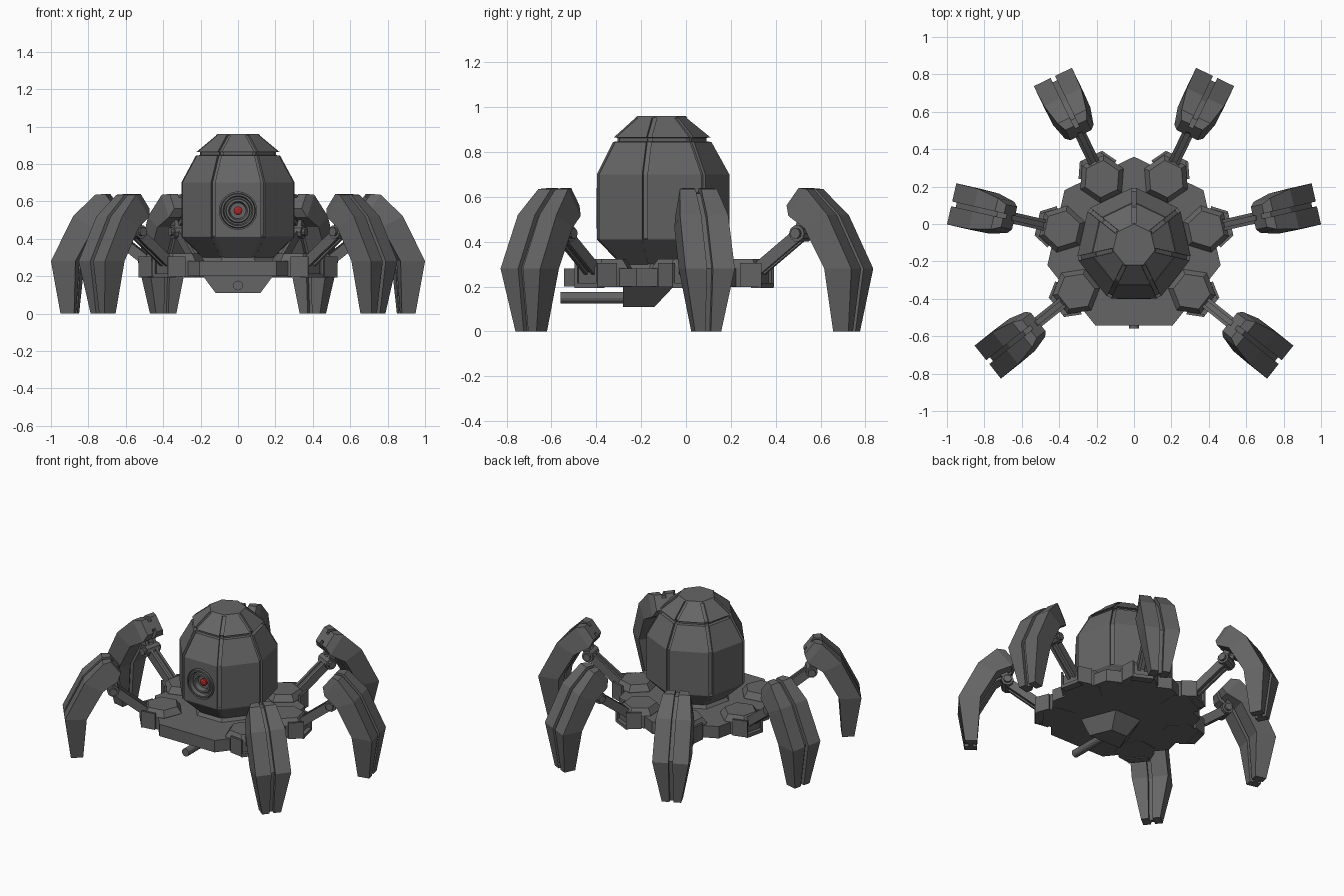
import bpy, bmesh, math
from mathutils import Vector, Matrix

if "Cube" in bpy.data.objects:
    bpy.data.objects.remove(bpy.data.objects["Cube"])

CENTRE = Vector((0, -0.115, 0))   # everything radiates from here in sevenths
STEP = math.tau / 7
dark = bpy.data.materials.new("dark_metal")
dark.diffuse_color = (0.13, 0.13, 0.13, 1)
dark.use_nodes = True
dark.node_tree.nodes["Principled BSDF"].inputs["Base Color"].default_value = dark.diffuse_color
red = bpy.data.materials.new("red_lens")
red.diffuse_color = (0.4, 0.02, 0.02, 1)
red.use_nodes = True
red.node_tree.nodes["Principled BSDF"].inputs["Base Color"].default_value = red.diffuse_color


def make(name, bm, matrix=None, mat=dark):
    bmesh.ops.recalc_face_normals(bm, faces=bm.faces)
    me = bpy.data.meshes.new(name)
    bm.to_mesh(me)
    bm.free()
    me.materials.append(mat)
    ob = bpy.data.objects.new(name, me)
    bpy.context.collection.objects.link(ob)
    if matrix:
        ob.matrix_world = matrix
    return ob


def loft(bm, rings):
    """Skin a list of equal-length point rings and cap both ends."""
    vs = [[bm.verts.new(p) for p in r] for r in rings]
    n = len(vs[0])
    for a, b in zip(vs, vs[1:]):
        for i in range(n):
            j = (i + 1) % n
            bm.faces.new((a[i], a[j], b[j], b[i]))
    bm.faces.new(vs[0])
    bm.faces.new(vs[-1])


def ngon(n, r, z, cx=0, start=math.pi / 2):
    return [Vector((cx + r * math.cos(start + math.tau * k / n),
                    r * math.sin(start + math.tau * k / n), z)) for k in range(n)]


def grooved(r, z, depth, gap=0.013):
    """Heptagon ring with a notch at each corner."""
    pts, c = ngon(7, r, 0), []
    for k, v in enumerate(pts):
        a = v + (pts[k - 1] - v).normalized() * gap
        b = v + (pts[(k + 1) % 7] - v).normalized() * gap
        s = 1 - depth / r
        c += [a, a * s, b * s, b]
    return [Vector((p.x, p.y, z)) for p in c]


def circle_y(r, y, z, n=32):
    return [(r * math.cos(math.tau * k / n), y, z + r * math.sin(math.tau * k / n)) for k in range(n)]


def box(bm, centre, size, rot=None):
    m = Matrix.Translation(centre) @ (rot or Matrix()) @ Matrix.Diagonal((*size, 1))
    bmesh.ops.create_cube(bm, size=1, matrix=m)


at_centre = Matrix.Translation(CENTRE)

# Head shell: panelled heptagon with a seam below the cap
bm = bmesh.new()
loft(bm, [grooved(r, z, d) for r, z, d in (
    (0.175, 0.28, 0.001), (0.313, 0.41, 0.001), (0.314, 0.415, 0.018), (0.314, 0.70, 0.018),
    (0.234, 0.845, 0.018), (0.212, 0.847, 0.012), (0.212, 0.863, 0.012),
    (0.230, 0.865, 0.018), (0.118, 0.956, 0.018))])
head = make("head_shell", bm, at_centre)

# Head top plate and neck
bm = bmesh.new()
loft(bm, [ngon(7, 0.122, 0.952), ngon(7, 0.115, 0.96)])
make("head_top_plate", bm, at_centre)
bm = bmesh.new()
loft(bm, [ngon(7, 0.22, 0.27), ngon(7, 0.19, 0.305)])
make("neck", bm, at_centre)

# Eye recess cutter
bm = bmesh.new()
loft(bm, [circle_y(0.1, -0.45, 0.55), circle_y(0.1, -0.335, 0.55)])
cutter = make("eye_cutter", bm)
cutter.hide_render = True
cutter.hide_viewport = True
mod = head.modifiers.new("eye_hole", 'BOOLEAN')
mod.operation = 'DIFFERENCE'
mod.object = cutter

# Eye rings and red lens
bm = bmesh.new()
loft(bm, [circle_y(r, y, 0.55) for r, y in (
    (0.101, -0.33), (0.101, -0.375), (0.094, -0.375), (0.09, -0.4), (0.08, -0.4), (0.074, -0.372),
    (0.066, -0.372), (0.062, -0.39), (0.05, -0.39), (0.042, -0.36), (0.02, -0.36))])
make("eye_rings", bm)
bm = bmesh.new()
loft(bm, [circle_y(0.023, -0.355, 0.55), circle_y(0.023, -0.372, 0.55), circle_y(0.012, -0.378, 0.55)])
make("eye_lens", bm, None, red)

# Base plate
bm = bmesh.new()
loft(bm, [ngon(7, 0.475, 0.2), ngon(7, 0.475, 0.28)])
make("base_plate", bm, at_centre)

# Belly pod and barrel
bm = bmesh.new()
loft(bm, [[(-a, -0.28, z), (a, -0.28, z), (b, y, z), (-b, y, z)]
          for a, b, y, z in ((0.19, 0.10, -0.05, 0.205), (0.12, 0.06, -0.14, 0.11))])
make("belly_pod", bm)
bm = bmesh.new()
loft(bm, [circle_y(0.026, -0.56, 0.15, 12), circle_y(0.026, -0.26, 0.15, 12)])
make("belly_barrel", bm)


# Leg parts, modelled pointing along +x (x = distance from the centre)
def socket():
    bm = bmesh.new()
    s = math.pi / 6
    loft(bm, [ngon(6, 0.128, 0.198, 0.395, s), ngon(6, 0.128, 0.285, 0.395, s),
              ngon(6, 0.1, 0.322, 0.395, s)])
    for side in (-1, 1):   # rim walls following the hexagon sides
        box(bm, (0.487, side * 0.083, 0.252), (0.095, 0.014, 0.108), Matrix.Rotation(-side * math.pi / 6, 4, 'Z'))
    box(bm, (0.505, 0, 0.204), (0.05, 0.13, 0.022))
    return bm


def strut():
    bm = bmesh.new()
    a, b = Vector((0.45, 0, 0.245)), Vector((0.70, 0, 0.437))
    tilt = Matrix.Rotation(-math.atan2(b.z - a.z, b.x - a.x), 4, 'Y')
    mid, length = (a + b) / 2, (b - a).length
    box(bm, mid, (length, 0.04, 0.035), tilt)
    for side in (-1, 1):
        box(bm, mid + Vector((0, side * 0.021, 0)), (length, 0.018, 0.055), tilt)
    return bm


def hinge():
    bm = bmesh.new()
    for r, half in ((0.037, 0.052), (0.024, 0.068)):
        loft(bm, [[(0.70 + p[0], y, p[2]) for p in circle_y(r, 0, 0.437, 10)] for y in (-half, half)])
    for side in (-1, 1):
        box(bm, (0.717, side * 0.03, 0.48), (0.045, 0.022, 0.1), Matrix.Rotation(0.4, 4, 'Y'))
    return bm


def lower_leg():
    # stations: outer point, inner point, half width
    stations = [((0.715, 0.64), (0.655, 0.562), 0.062), ((0.765, 0.635), (0.675, 0.515), 0.085),
                ((0.88, 0.52), (0.765, 0.462), 0.11),
                ((1.0, 0.28), (0.866, 0.28), 0.113), ((0.96, 0), (0.885, 0), 0.06)]
    g, rings = 0.013, []
    for o, i, w in stations:
        o, i = Vector((o[0], 0, o[1])), Vector((i[0], 0, i[1]))
        d = (i - o).normalized() * 0.025
        rings.append([p + Vector((0, y, 0)) for p, y in (
            (o, -w), (o, -g), (o + d, -g), (o + d, g), (o, g), (o, w),
            (i, w), (i, g), (i - d, g), (i - d, -g), (i, -g), (i, -w))])
    bm = bmesh.new()
    loft(bm, rings)
    return bm


# Six legs, one seventh of a turn apart, leaving the front free
for k in range(1, 7):
    m = at_centre @ Matrix.Rotation(-math.pi / 2 + k * STEP, 4, 'Z')
    for label, build in (("socket", socket), ("strut", strut), ("hinge", hinge), ("lower", lower_leg)):
        make(f"leg_{k}_{label}", build(), m)
